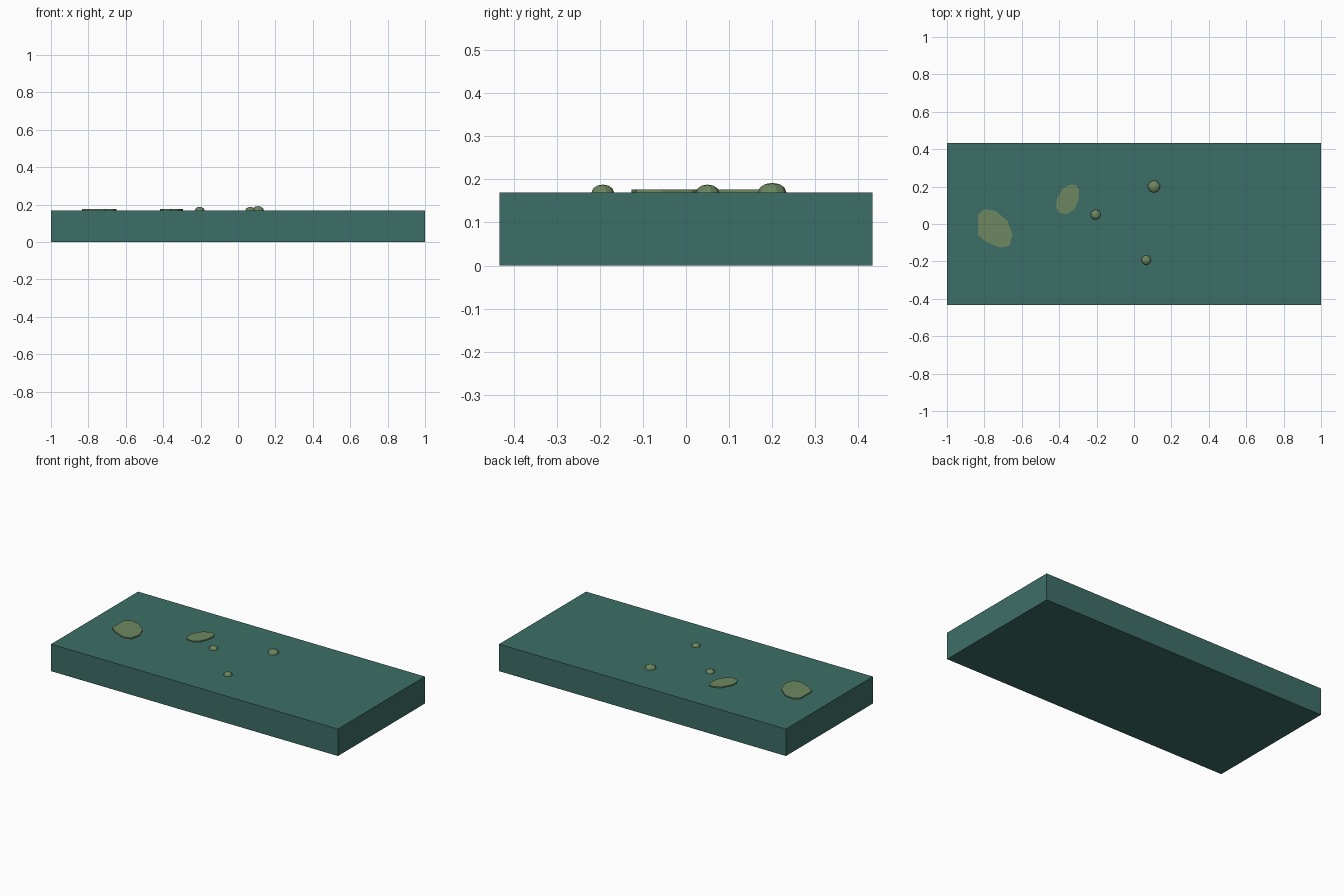
import bpy, bmesh, math
from mathutils import Vector

if "Cube" in bpy.data.objects:
    bpy.data.objects.remove(bpy.data.objects["Cube"])

TOP = 0.17  # height of the slab's upper face


def material(name, rgb):
    m = bpy.data.materials.new(name)
    m.diffuse_color = (*rgb, 1)
    m.use_nodes = True
    m.node_tree.nodes["Principled BSDF"].inputs["Base Color"].default_value = m.diffuse_color
    return m


teal = material("deep teal", (0.048, 0.156, 0.136))
moss = material("moss green", (0.152, 0.242, 0.118))


def finish(name, bm, mat):
    bmesh.ops.recalc_face_normals(bm, faces=bm.faces)
    mesh = bpy.data.meshes.new(name)
    bm.to_mesh(mesh)
    bm.free()
    mesh.materials.append(mat)
    ob = bpy.data.objects.new(name, mesh)
    bpy.context.collection.objects.link(ob)


# Slab
bm = bmesh.new()
bmesh.ops.create_cube(bm, size=1)
for v in bm.verts:
    v.co = Vector((v.co.x * 2, v.co.y * 0.866, (v.co.z + 0.5) * TOP))
finish("slab", bm, teal)


# Thin irregular moss patches
def patch(name, outline):
    bm = bmesh.new()
    face = bm.faces.new([bm.verts.new((x, y, TOP - 0.001)) for x, y in outline])
    ext = bmesh.ops.extrude_face_region(bm, geom=[face], use_keep_orig=True)
    for v in ext["geom"]:
        if isinstance(v, bmesh.types.BMVert):
            v.co.z = TOP + 0.007
    finish(name, bm, moss)


patch("large_moss_patch", [(-0.835, -0.06), (-0.835, 0.05), (-0.80, 0.08), (-0.74, 0.07),
                           (-0.675, 0.015), (-0.65, -0.055), (-0.665, -0.115),
                           (-0.715, -0.127), (-0.79, -0.095)])
patch("small_moss_patch", [(-0.417, 0.09), (-0.412, 0.135), (-0.38, 0.19), (-0.34, 0.211),
                           (-0.31, 0.209), (-0.294, 0.18), (-0.298, 0.125),
                           (-0.322, 0.075), (-0.36, 0.053), (-0.40, 0.06)])

# Flattened moss bumps, half sunk in the slab
for name, x, y, r, h in (("back_bump", 0.107, 0.20, 0.033, 0.022),
                         ("middle_bump", -0.205, 0.05, 0.027, 0.018),
                         ("front_bump", 0.065, -0.193, 0.026, 0.018)):
    bm = bmesh.new()
    bmesh.ops.create_uvsphere(bm, u_segments=10, v_segments=6, radius=1)
    for v in bm.verts:
        v.co = Vector((x + v.co.x * r, y + v.co.y * r, TOP + v.co.z * h))
    finish(name, bm, moss)
